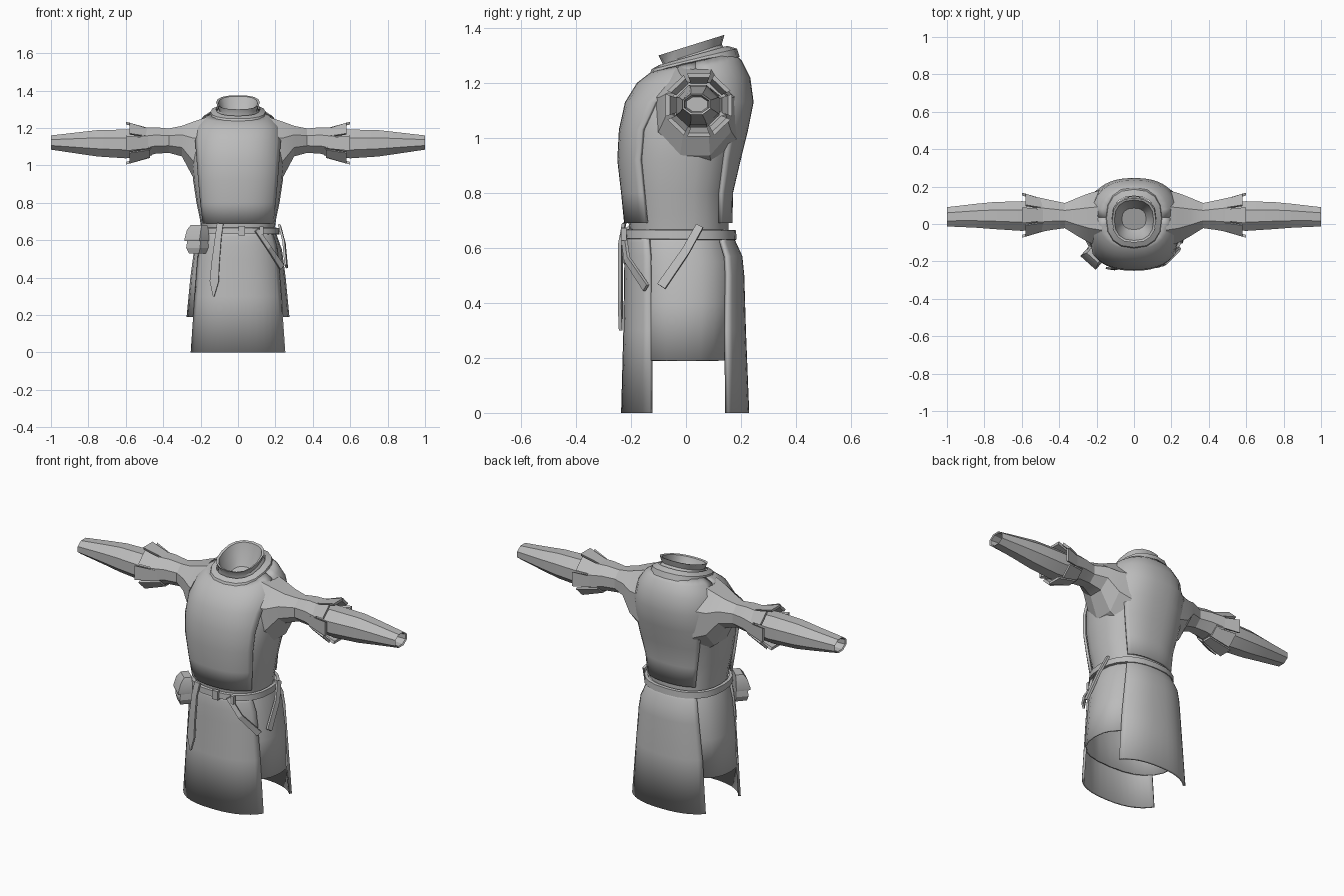
import bpy, bmesh, math
from mathutils import Vector, Matrix

if "Cube" in bpy.data.objects:
    bpy.data.objects.remove(bpy.data.objects["Cube"])

cloth = bpy.data.materials.new("grey cloth")
cloth.diffuse_color = (0.5, 0.5, 0.5, 1)
cloth.use_nodes = True
cloth.node_tree.nodes["Principled BSDF"].inputs["Base Color"].default_value = cloth.diffuse_color


def make(name, bm, angle=30, solid=0, mirror=False):
    me = bpy.data.meshes.new(name)
    bm.to_mesh(me)
    bm.free()
    me.materials.append(cloth)
    ob = bpy.data.objects.new(name, me)
    bpy.context.collection.objects.link(ob)
    if solid:
        m = ob.modifiers.new("thickness", 'SOLIDIFY')
        m.thickness, m.offset = solid, -1
    if mirror:
        m = ob.modifiers.new("mirror", 'MIRROR')
        m.use_mirror_merge = False
    bpy.ops.object.select_all(action='DESELECT')
    ob.select_set(True)
    bpy.context.view_layer.objects.active = ob
    bpy.ops.object.shade_smooth_by_angle(angle=math.radians(angle))
    return ob


def spow(v, p=0.83):
    return math.copysign(abs(v) ** p, v)


def ring_point(level, deg):
    """Point on a rounded body section: level = (z front, z back, half width, y front, y back)."""
    zf, zb, hw, yf, yb = level
    a = math.radians(deg)
    t = 0.5 + 0.5 * spow(math.sin(a))
    return Vector((hw * spow(math.cos(a)), yf + (yb - yf) * t, zf + (zb - zf) * t))


def skin(rows, closed, cap_ends=(False, False)):
    bm = bmesh.new()
    vs = [[bm.verts.new(p) for p in r] for r in rows]
    n = len(rows[0])
    for lo, hi in zip(vs, vs[1:]):
        for j in range(n if closed else n - 1):
            k = (j + 1) % n
            bm.faces.new((lo[j], lo[k], hi[k], hi[j]))
    if cap_ends[0]:
        bm.faces.new(vs[0][::-1])
    if cap_ends[1]:
        bm.faces.new(vs[-1])
    return bm


def tube(name, levels, n=24, caps=(False, False), solid=0):
    rows = [[ring_point(l, 360 * j / n) for j in range(n)] for l in levels]
    return make(name, skin(rows, True, caps), 35, solid)


def panel(name, levels, edges, front, n=14):
    """Cloth panel round the front or back; edges give its side angle at each level."""
    rows = []
    for l, e in zip(levels, edges):
        a, b = (180 + e, 360 - e) if front else (e, 180 - e)
        rows.append([ring_point(l, a + (b - a) * j / n) for j in range(n + 1)])
    return make(name, skin(rows, False), 35, 0.014)


def grow(level, d):
    zf, zb, hw, yf, yb = level
    return (zf, zb, hw + d, yf - d, yb + d)


# under tunic torso
torso = [(.65, .65, .195, -.205, .155), (.72, .72, .205, -.211, .155),
         (.80, .80, .222, -.222, .157), (.92, .92, .24, -.236, .185),
         (1.03, 1.03, .25, -.230, .212), (1.13, 1.13, .24, -.208, .232),
         (1.20, 1.22, .212, -.165, .220), (1.235, 1.28, .175, -.12, .190),
         (1.25, 1.31, .135, -.09, .16)]
tube("under_tunic", torso)

# tabard: front and back panels joined over the shoulders
over = [grow(l, .014) for l in [(.69, .69) + torso[1][2:]] + torso[2:]]
panel("tabard_front", over, (33, 34, 36, 36, 28, 8, 0, 0), True)
panel("tabard_back", over, (50, 50, 46, 42, 32, 8, 0, 0), False)

# hood fold and standing collar, with a closed neck recess
tube("neck_fold", [(1.225, 1.295, .155, -.135, .195), (1.25, 1.325, .147, -.125, .185),
                   (1.265, 1.335, .118, -.098, .15)], 16)
tube("collar", [(1.24, 1.32, .118, -.085, .145), (1.27, 1.34, .105, -.085, .13),
                (1.30, 1.375, .117, -.10, .14), (1.298, 1.37, .105, -.088, .128),
                (1.25, 1.32, .092, -.068, .115), (1.21, 1.25, .065, -.03, .085)],
     16, (False, True))

# under skirt
tube("under_skirt", [(.19, .19, .275, -.205, .185), (.40, .40, .255, -.205, .19),
                     (.55, .55, .235, -.205, .185), (.62, .62, .21, -.203, .162),
                     (.66, .66, .195, -.2, .155)], solid=.01)

# long skirt panels
skirt = [(0, 0, .283, -.236, .23), (.30, .30, .262, -.228, .218), (.50, .50, .247, -.225, .212),
         (.57, .57, .237, -.224, .205), (.62, .62, .222, -.22, .182), (.66, .66, .206, -.212, .166)]
panel("skirt_front", skirt, (29, 30, 31, 31, 32, 33), True)
panel("skirt_back", skirt, (38, 40, 43, 44, 46, 48), False)

# belt
tube("belt", [(.632, .628, .21, -.215, .17), (.634, .630, .223, -.229, .184),
              (.666, .664, .221, -.227, .182), (.668, .666, .205, -.212, .166)])


def sleeve_row(s, n=8):
    x, yf, yb, z0, z1 = s
    return [Vector((x, (yf + yb) / 2 + (yb - yf) / 2 * math.cos(a) * 1.04,
                    (z0 + z1) / 2 + (z1 - z0) / 2 * math.sin(a) * 1.04))
            for a in (math.tau * (j + .5) / n for j in range(n))]


# upper sleeves
upper = [(.17, -.13, .19, .88, 1.265), (.24, -.105, .17, .93, 1.24), (.30, -.07, .145, 1.045, 1.215),
         (.37, -.025, .115, 1.065, 1.20), (.44, -.035, .13, 1.06, 1.207),
         (.52, -.05, .148, 1.04, 1.205), (.52, -.035, .13, 1.055, 1.19)]
make("upper_sleeve", skin([sleeve_row(s) for s in upper], True), 20, mirror=True)

# forearm sleeves, open at the wrist with a short inner lining
fore = [(.46, -.03, .12, 1.05, 1.19), (.60, -.04, .125, 1.035, 1.195), (.75, -.03, .12, 1.045, 1.192),
        (.85, -.022, .11, 1.06, 1.18), (1.0, -.015, .092, 1.083, 1.162),
        (.995, -.008, .085, 1.09, 1.155), (.93, 0, .08, 1.095, 1.15)]
make("forearm_sleeve", skin([sleeve_row(s) for s in fore], True, (False, True)), 25, mirror=True)

# flared cuff flaps round the elbow
bm = bmesh.new()
for k in range(8):
    a0 = math.radians(45 * k)
    tip = .60 if k % 2 == 0 else .58
    loops = []
    for x, r in ((.47, .088), (tip, .128), (tip, .112), (.47, .074)):
        loops.append([bm.verts.new((x, .047 + r * math.cos(a0 + d), 1.119 + .95 * r * math.sin(a0 + d)))
                      for d in (-.34, .34)])
    for i in range(4):
        p, q = loops[i], loops[(i + 1) % 4]
        bm.faces.new((p[0], p[1], q[1], q[0]))
    for s in (0, 1):
        bm.faces.new([l[s] for l in loops])
bmesh.ops.recalc_face_normals(bm, faces=bm.faces)
make("cuff_flaps", bm, 20, mirror=True)


def strap(name, pts, widths, normal, thick=.012):
    """Thin strap along pts, lying flat against the given outward direction."""
    nrm = Vector(normal).normalized()
    pts = [Vector(p) for p in pts]
    rows = []
    for i, (p, w) in enumerate(zip(pts, widths)):
        d = (pts[min(i + 1, len(pts) - 1)] - pts[max(i - 1, 0)]).normalized()
        s = d.cross(nrm).normalized() * w / 2
        o = nrm * thick / 2
        rows.append([p - s - o, p + s - o, p + s + o, p - s + o])
    bm = skin(rows, True, (True, True))
    bmesh.ops.recalc_face_normals(bm, faces=bm.faces)
    make(name, bm, 20)


# hanging belt end and weapon straps
strap("belt_end", [(-.095, -.225, .69), (-.105, -.238, .62), (-.12, -.238, .48),
                   (-.127, -.238, .38), (-.13, -.238, .30)], (.034, .034, .042, .048, .006), (-.15, -1, 0))
strap("front_hanger", [(.10, -.228, .655), (.165, -.215, .56), (.235, -.145, .455)],
      (.025, .026, .032), (.55, -.83, 0))
strap("side_hanger", [(.222, .05, .68), (.246, 0, .59), (.258, -.09, .46)],
      (.028, .03, .034), (1, -.15, .2))

# buckle and strap keeper
bm = bmesh.new()
for x, w, h in ((.02, .035, .05), (.125, .022, .045)):
    bmesh.ops.create_cube(bm, size=1, matrix=Matrix.Translation((x, -.226, .65)) @
                          Matrix.Diagonal((w, .02, h, 1)))
make("buckle", bm, 20)

# belt pouch with flap
place = Matrix.Translation((-.212, -.170, 0)) @ Matrix.Rotation(math.radians(-42), 4, 'Z')
for name, rows in (
        ("pouch_body", ((.53, .036, -.035), (.56, .05, -.042), (.64, .045, -.028), (.675, .036, -.012))),
        ("pouch_flap", ((.595, .054, -.050), (.605, .055, -.051), (.655, .05, -.036), (.682, .04, -.016)))):
    pts = [[place @ Vector(p) for p in ((-w, y, z), (w, y, z), (w, .025, z), (-w, .025, z))]
           for z, w, y in rows]
    make(name, skin(pts, True, (True, True)), 20)
